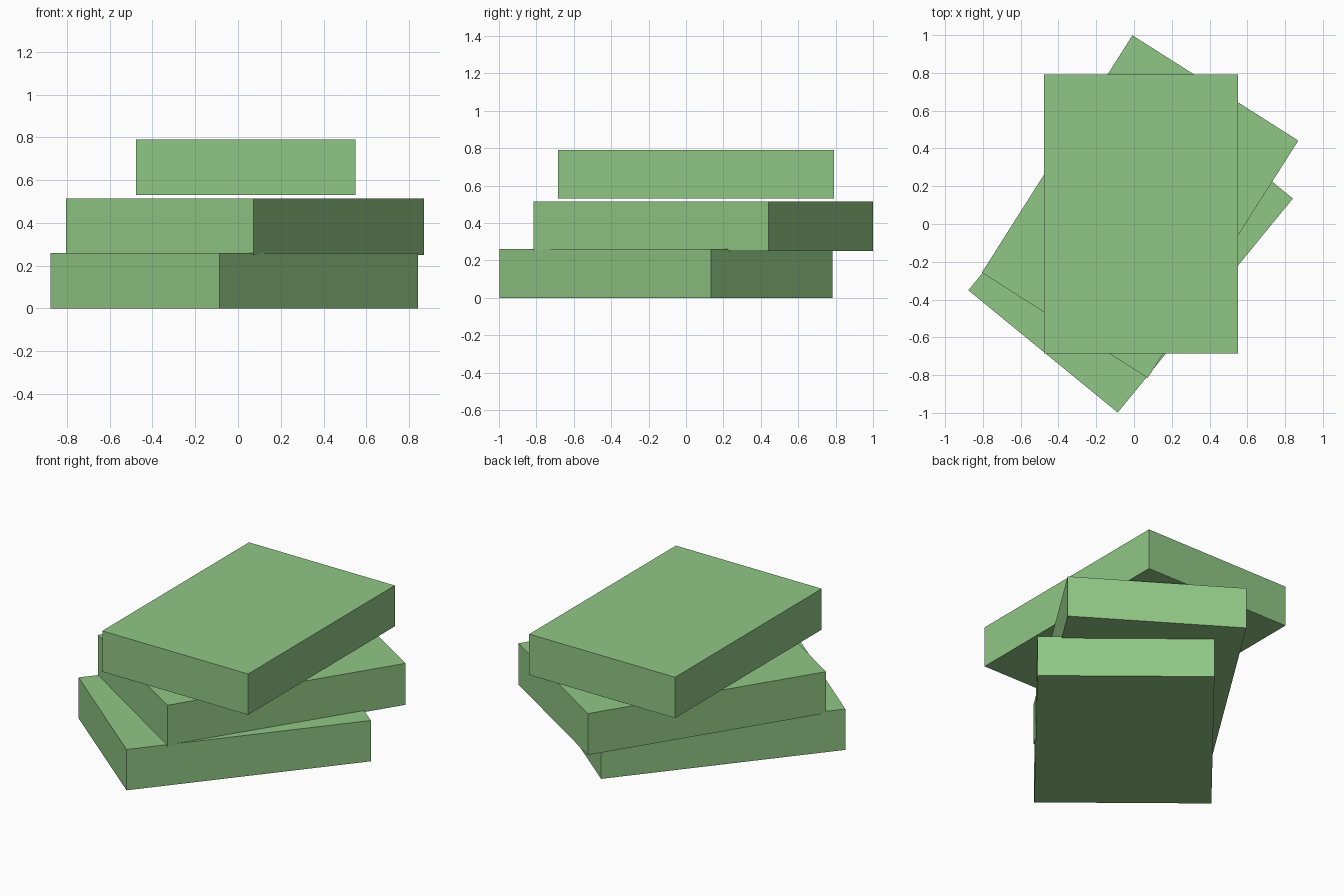
import bpy
import math

# Remove the default object
cube = bpy.data.objects.get("Cube")
if cube:
    bpy.data.objects.remove(cube, do_unlink=True)

# Single flat green
green = bpy.data.materials.new("leaf_green")
green.use_nodes = True
colour = (0.28, 0.57, 0.235, 1.0)
green.diffuse_color = colour
green.node_tree.nodes["Principled BSDF"].inputs["Base Color"].default_value = colour


def add_slab(name, size, centre, turn):
    """Box of the given size, turned about the vertical by degrees."""
    bpy.ops.mesh.primitive_cube_add(size=1, location=centre,
                                    rotation=(0, 0, math.radians(turn)))
    slab = bpy.context.object
    slab.name = name
    slab.scale = size
    bpy.ops.object.transform_apply(location=False, rotation=False, scale=True)
    slab.data.materials.append(green)
    return slab


# Three slabs stacked at different angles, the top one hovering slightly
add_slab("bottom_slab", (1.022, 1.464, 0.26), (-0.018, -0.108, 0.13), -39.3)
add_slab("middle_slab", (1.04, 1.488, 0.264), (0.032, 0.092, 0.382), -32.4)
add_slab("top_slab", (1.027, 1.475, 0.26), (0.037, 0.053, 0.661), 0)
